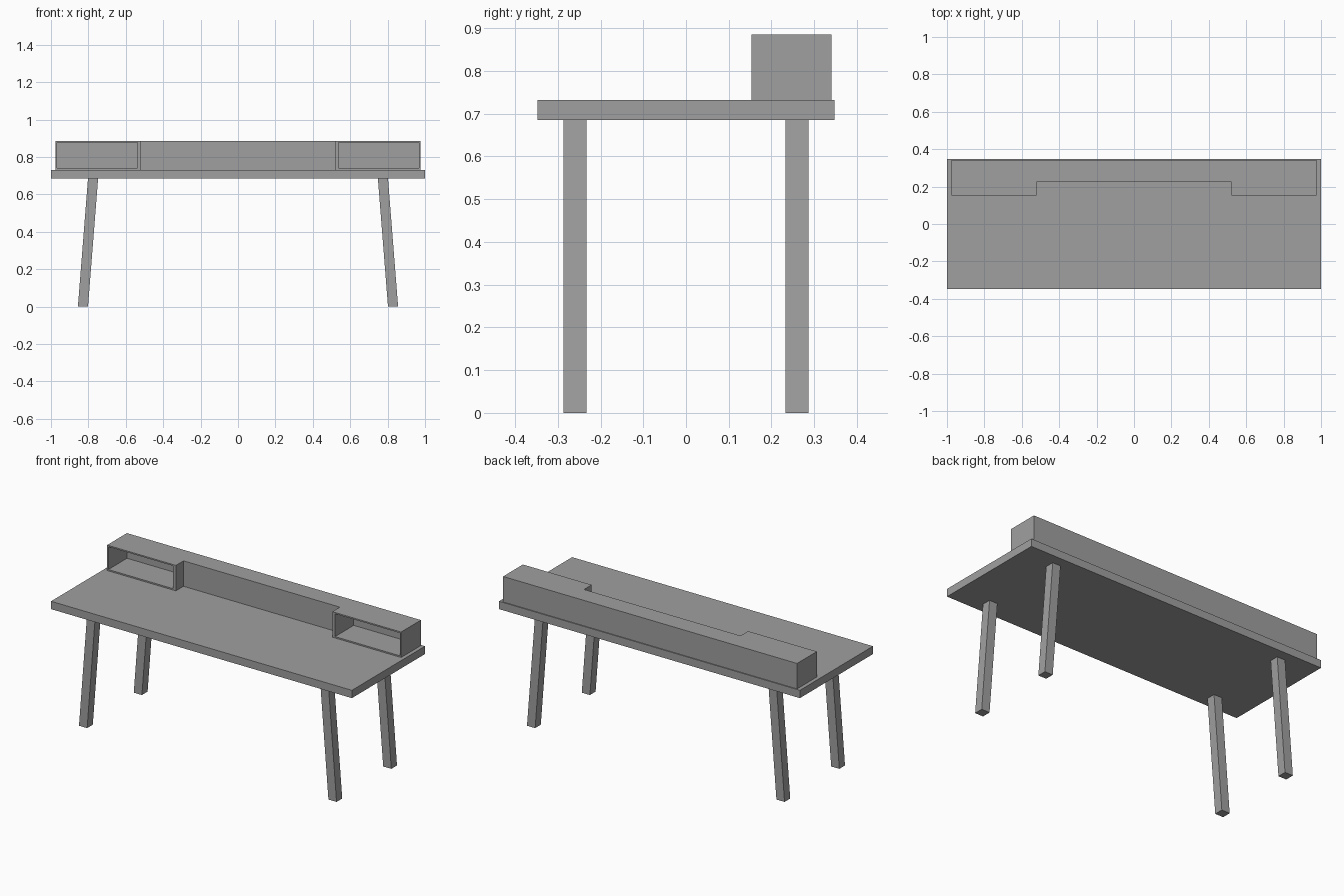
import bpy
import bmesh
from mathutils import Vector

cube = bpy.data.objects.get("Cube")
if cube:
    bpy.data.objects.remove(cube, do_unlink=True)

grey = bpy.data.materials.new("plain grey")
grey.use_nodes = True
grey.diffuse_color = (0.35, 0.35, 0.35, 1)
grey.node_tree.nodes["Principled BSDF"].inputs["Base Color"].default_value = grey.diffuse_color

TOP_LOW, TOP_HIGH, SHELF_HIGH = 0.685, 0.732, 0.885


def finish(name, bm):
    bmesh.ops.recalc_face_normals(bm, faces=bm.faces)
    mesh = bpy.data.meshes.new(name)
    bm.to_mesh(mesh)
    bm.free()
    mesh.materials.append(grey)
    obj = bpy.data.objects.new(name, mesh)
    bpy.context.collection.objects.link(obj)
    return obj


def prism(outline, low, high, shift=0):
    """Upright prism whose upper end may slide along x."""
    bm = bmesh.new()
    base = bm.faces.new([bm.verts.new((x, y, low)) for x, y in outline])
    raised = bmesh.ops.extrude_face_region(bm, geom=[base])["geom"]
    verts = [v for v in raised if isinstance(v, bmesh.types.BMVert)]
    bmesh.ops.translate(bm, verts=verts, vec=(shift, 0, high - low))
    bmesh.ops.recalc_face_normals(bm, faces=bm.faces)
    return bm


def rectangle(x, y, half_x, half_y):
    return [(x - half_x, y - half_y), (x + half_x, y - half_y),
            (x + half_x, y + half_y), (x - half_x, y + half_y)]


# Table top
finish("table_top", prism(rectangle(0, 0, 1, 0.347), TOP_LOW, TOP_HIGH))

# Legs splayed outwards to the sides
for side, side_name in ((1, "left"), (-1, "right")):
    for end, end_name in ((-1, "front"), (1, "back")):
        foot = rectangle(side * 0.829, end * 0.26, 0.027, 0.027)
        finish(f"{end_name}_{side_name}_leg", prism(foot, 0, TOP_LOW, -side * 0.054))

# Raised shelf with a recessed middle and an open cubby at each end
half = [(0.52, 0.225), (0.52, 0.153), (0.977, 0.153), (0.977, 0.341)]
outline = half + [(-x, y) for x, y in reversed(half)]
bm = prism(outline, TOP_HIGH, SHELF_HIGH)
fronts = [f for f in bm.faces
          if f.normal.y < -0.9 and abs(f.calc_center_median().x) > 0.5]
for face in fronts:
    bmesh.ops.inset_individual(bm, faces=[face], thickness=0.0115)
    # thicker inner wall
    for v in face.verts:
        if abs(v.co.x) < 0.6:
            v.co.x += 0.01 if v.co.x > 0 else -0.01
    # push the cubby back
    deep = bmesh.ops.extrude_discrete_faces(bm, faces=[face])["faces"][0]
    bmesh.ops.translate(bm, verts=deep.verts[:], vec=Vector((0, 0.177, 0)))
finish("cubby_shelf", bm)
